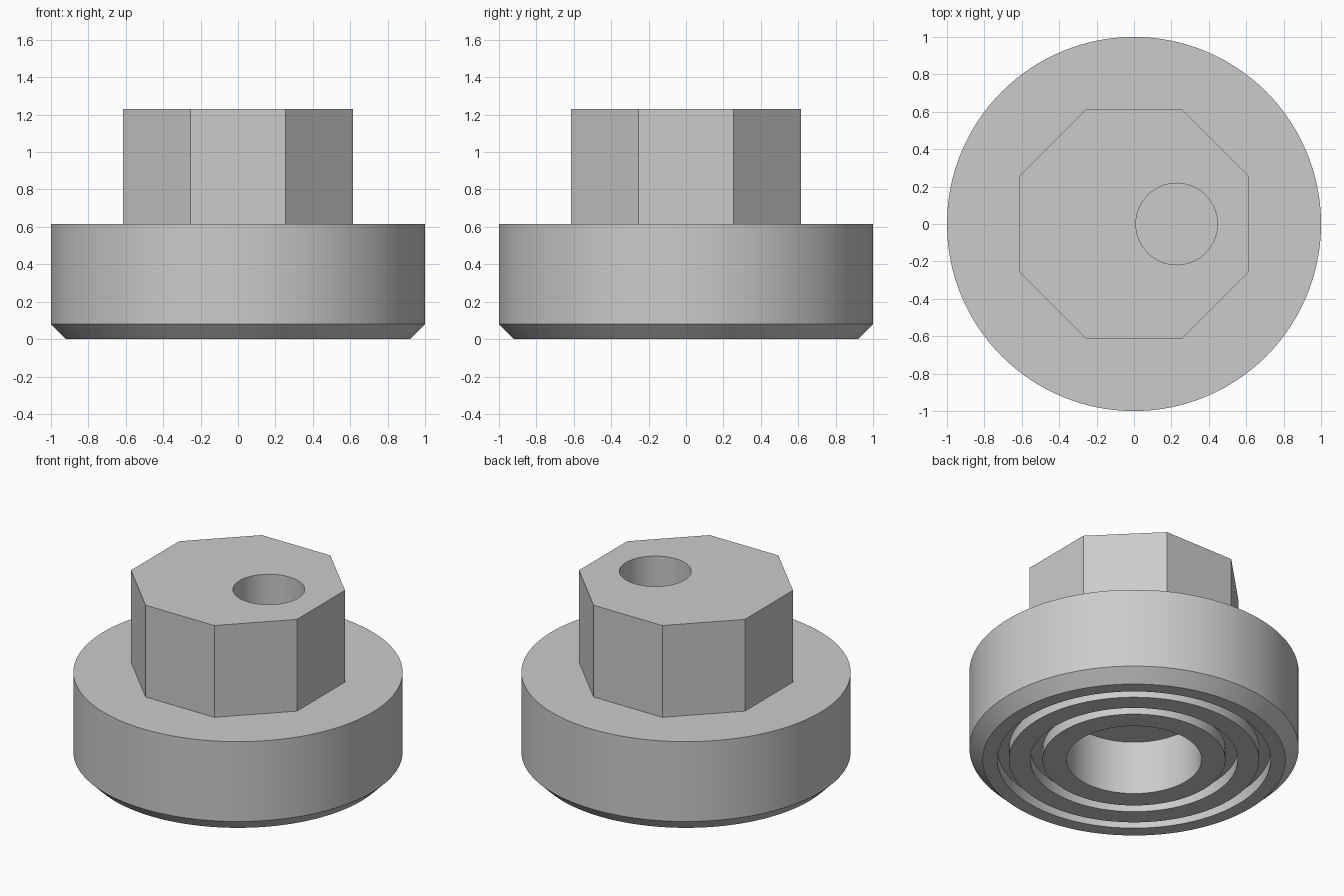
import bpy, bmesh, math

cube = bpy.data.objects.get("Cube")
if cube:
    bpy.data.objects.remove(cube)

grey = bpy.data.materials.new("plain grey")
grey.use_nodes = True
colour = (0.6, 0.6, 0.6, 1)
grey.diffuse_color = colour
grey.node_tree.nodes["Principled BSDF"].inputs["Base Color"].default_value = colour

BASE_TOP, TOP = 0.615, 1.23
FLAT = 0.615            # centre to flat of the octagon
BORE_R, BORE_DEPTH = 0.41, 0.36
GROOVE_DEPTH = 0.077
GROOVES = [(0.555, 0.63), (0.76, 0.83)]


def finish(obj):
    """Smooth the round walls and keep the edges sharp."""
    bpy.ops.object.select_all(action="DESELECT")
    obj.select_set(True)
    bpy.context.view_layer.objects.active = obj
    bpy.ops.object.shade_smooth_by_angle(angle=math.radians(30))


def revolve(name, profile, steps=128):
    """Turn a radius/height profile around the z axis."""
    bm = bmesh.new()
    verts = [bm.verts.new((r, 0, z)) for r, z in profile]
    edges = [bm.edges.new(pair) for pair in zip(verts, verts[1:])]
    bmesh.ops.spin(bm, geom=verts + edges, cent=(0, 0, 0), axis=(0, 0, 1),
                   angle=math.tau, steps=steps)
    bmesh.ops.remove_doubles(bm, verts=bm.verts, dist=0.0005)
    bmesh.ops.recalc_face_normals(bm, faces=bm.faces)
    mesh = bpy.data.meshes.new(name)
    bm.to_mesh(mesh)
    bm.free()
    obj = bpy.data.objects.new(name, mesh)
    bpy.context.collection.objects.link(obj)
    mesh.materials.append(grey)
    finish(obj)
    return obj


def prism(name, sides, radius, low, high, x=0, turn=0):
    bpy.ops.mesh.primitive_cylinder_add(
        vertices=sides, radius=radius, depth=high - low,
        location=(x, 0, (low + high) / 2), rotation=(0, 0, turn))
    obj = bpy.context.object
    obj.name = name
    obj.data.materials.append(grey)
    return obj


# Round base: blind bore, two ring grooves, chamfered foot
profile = [(0, BORE_DEPTH), (BORE_R, BORE_DEPTH), (BORE_R, 0)]
for inner, outer in GROOVES:
    profile += [(inner, 0), (inner, GROOVE_DEPTH), (outer, GROOVE_DEPTH), (outer, 0)]
profile += [(0.92, 0), (1, 0.08), (1, BASE_TOP), (0, BASE_TOP)]
revolve("round_base", profile)

# Octagonal stem with an off-centre blind hole
stem = prism("octagonal_stem", 8, FLAT / math.cos(math.pi / 8),
             BASE_TOP, TOP, turn=math.pi / 8)
cutter = prism("hole_cutter", 64, 0.218, TOP - 0.385, TOP + 0.2, x=0.228)
cutter.hide_render = True
cut = stem.modifiers.new("offset_hole", "BOOLEAN")
cut.object = cutter
cut.operation = "DIFFERENCE"
cut.solver = "EXACT"
bpy.context.view_layer.objects.active = stem
bpy.ops.object.modifier_apply(modifier=cut.name)
bpy.data.objects.remove(cutter)
finish(stem)
